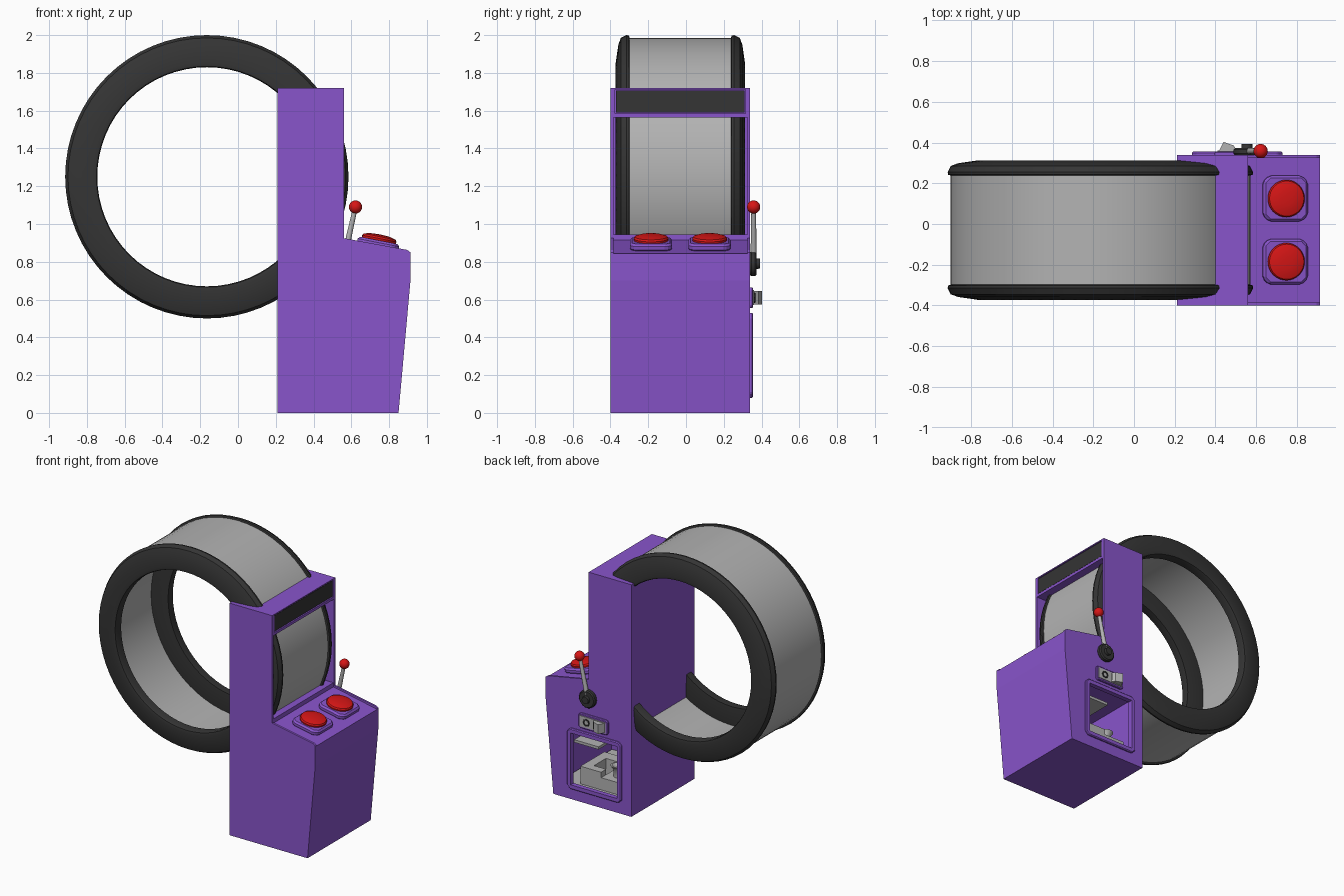
import bpy, bmesh
from math import radians, pi, atan2
from mathutils import Vector

default = bpy.data.objects.get("Cube")
if default:
    bpy.data.objects.remove(default, do_unlink=True)


def material(name, rgb):
    m = bpy.data.materials.new(name)
    m.use_nodes = True
    m.diffuse_color = (*rgb, 1)
    m.node_tree.nodes["Principled BSDF"].inputs["Base Color"].default_value = (*rgb, 1)
    return m


PURPLE = material("purple", (0.25, 0.09, 0.6))
DARK = material("charcoal", (0.035, 0.035, 0.035))
GREY = material("light grey", (0.45, 0.45, 0.45))
RED = material("red", (0.68, 0.008, 0.008))

SIDEWAYS = (radians(-90), 0, 0)   # local z points to +y
UPRIGHT = (radians(90), 0, 0)     # local x, y become world x, z


def add(name, bm, mat, loc=(0, 0, 0), rot=(0, 0, 0), smooth=False):
    bmesh.ops.recalc_face_normals(bm, faces=bm.faces)
    mesh = bpy.data.meshes.new(name)
    bm.to_mesh(mesh)
    bm.free()
    mesh.materials.append(mat)
    ob = bpy.data.objects.new(name, mesh)
    ob.location, ob.rotation_euler = loc, rot
    bpy.context.collection.objects.link(ob)
    bpy.ops.object.select_all(action='DESELECT')
    ob.select_set(True)
    bpy.context.view_layer.objects.active = ob
    if smooth:
        bpy.ops.object.shade_smooth_by_angle(angle=radians(35))
    return ob


def prism(name, points, depth, mat, loc=(0, 0, 0), rot=UPRIGHT):
    bm = bmesh.new()
    face = bm.faces.new([bm.verts.new((x, y, 0)) for x, y in points])
    out = bmesh.ops.extrude_face_region(bm, geom=[face])
    verts = [v for v in out["geom"] if isinstance(v, bmesh.types.BMVert)]
    bmesh.ops.translate(bm, verts=verts, vec=(0, 0, depth))
    return add(name, bm, mat, loc, rot)


def box(name, xs, ys, zs, mat):
    pts = [(xs[0], zs[0]), (xs[1], zs[0]), (xs[1], zs[1]), (xs[0], zs[1])]
    return prism(name, pts, ys[1] - ys[0], mat, (0, ys[1], 0))


def chamfered(x0, x1, y0, y1, c):
    return [(x0 + c, y0), (x1 - c, y0), (x1, y0 + c), (x1, y1 - c),
            (x1 - c, y1), (x0 + c, y1), (x0, y1 - c), (x0, y0 + c)]


def lathe(name, profile, mat, loc, rot=(0, 0, 0), seg=32):
    bm = bmesh.new()
    vs = [bm.verts.new((r, 0, h)) for r, h in profile]
    es = [bm.edges.new(pair) for pair in zip(vs, vs[1:])]
    bmesh.ops.spin(bm, geom=vs + es, axis=(0, 0, 1), cent=(0, 0, 0),
                   angle=2 * pi, steps=seg)
    bmesh.ops.remove_doubles(bm, verts=bm.verts, dist=1e-5)
    return add(name, bm, mat, loc, rot, smooth=True)


def modify(ob, kind, **settings):
    bpy.context.view_layer.objects.active = ob
    mod = ob.modifiers.new(kind.lower(), kind)
    for key, value in settings.items():
        setattr(mod, key, value)
    bpy.ops.object.modifier_apply(modifier=mod.name)


def cut(targets, cutter):
    for ob in targets:
        modify(ob, 'BOOLEAN', operation='DIFFERENCE', solver='EXACT', object=cutter)
    bpy.data.objects.remove(cutter, do_unlink=True)


# Cabinet body, with a raised frame round the side hatch
cabinet = prism("cabinet", [(0.21, 0), (0.85, 0), (0.913, 0.70), (0.913, 0.85),
                            (0.895, 0.863), (0.56, 0.925), (0.56, 1.72), (0.21, 1.72)],
                0.74, PURPLE, (0, 0.34, 0))
hatch_frame = prism("hatch_frame", chamfered(0.285, 0.73, 0.08, 0.53, 0.025),
                    0.025, PURPLE, (0, 0.355, 0))
modify(hatch_frame, 'BEVEL', width=0.006, segments=1)

# Openings: wheel recess, control shelf, sign recess, inner cavity, hatch
INNER = (-0.385, 0.325)
cut([cabinet], box("recess_cutter", (0.25, 0.7), INNER, (0.945, 1.565), PURPLE))
cut([cabinet], prism("shelf_cutter", [(0.555, 0.914), (0.95, 0.836), (0.95, 1), (0.555, 1)],
                     0.71, PURPLE, (0, 0.325, 0)))
cut([cabinet], box("sign_cutter", (0.545, 0.7), (-0.375, 0.315), (1.585, 1.712), PURPLE))
cut([cabinet], box("cavity_cutter", (0.23, 0.82), (-0.3, 0.32), (0.06, 0.58), PURPLE))
cut([cabinet, hatch_frame],
    box("hatch_cutter", (0.318, 0.697), (0.2, 0.5), (0.113, 0.497), PURPLE))
box("sign_panel", (0.54, 0.556), (-0.37, 0.31), (1.59, 1.707), DARK)

# Wheel: a thin band held between two wide rims
HUB = (-0.165, -0.03, 1.25)
lathe("wheel_band", [(0.736, -0.28), (0.736, 0.28), (0.715, 0.28),
                     (0.715, -0.28), (0.736, -0.28)], GREY, HUB, SIDEWAYS, 64)
RIM = [(0.58, 0.275), (0.735, 0.268), (0.748, 0.272), (0.75, 0.285), (0.735, 0.315),
       (0.70, 0.328), (0.605, 0.342), (0.585, 0.338), (0.58, 0.325), (0.58, 0.275)]
for side, name in ((1, "back_rim"), (-1, "front_rim")):
    lathe(name, [(r, side * h) for r, h in RIM], DARK, HUB, SIDEWAYS, 64)

# Two push buttons on the sloping shelf
tilt = (0, atan2(0.078, 0.395), 0)
for i, y in enumerate((-0.185, 0.125)):
    loc = Vector((0.738, y, 0.872))
    base = prism(f"button_base_{i + 1}", chamfered(-0.112, 0.112, -0.112, 0.112, 0.03),
                 0.042, PURPLE, loc, tilt)
    modify(base, 'BEVEL', width=0.012, segments=1)
    lathe(f"button_{i + 1}", [(0, 0.03), (0.09, 0.03), (0.092, 0.052), (0.086, 0.062),
                              (0.06, 0.07), (0.03, 0.073), (0, 0.074)], RED, loc, tilt)

# Pull lever on the side
PIVOT, KNOB = Vector((0.555, 0.358, 0.79)), Vector((0.622, 0.358, 1.09))
lathe("lever_pivot", [(0, -0.02), (0.06, -0.02), (0.066, -0.012), (0.066, 0.008), (0.058, 0.016),
                      (0.028, 0.016), (0.026, 0.034), (0, 0.034)], DARK, PIVOT, SIDEWAYS, 24)
arm = KNOB - PIVOT
lathe("lever_rod", [(0, 0), (0.017, 0), (0.012, arm.length), (0, arm.length)],
      GREY, PIVOT, arm.to_track_quat('Z', 'Y').to_euler(), 16)
bm = bmesh.new()
bmesh.ops.create_uvsphere(bm, u_segments=24, v_segments=14, radius=0.035)
add("lever_knob", bm, RED, KNOB, smooth=True)

# Coin slot: backing, plate, wedge-shaped chute and lock
backing = prism("coin_backing", chamfered(0.395, 0.635, 0.555, 0.665, 0.012),
                0.02, PURPLE, (0, 0.355, 0))
modify(backing, 'BEVEL', width=0.005, segments=1)
box("coin_plate", (0.41, 0.62), (0.345, 0.36), (0.57, 0.65), GREY)
prism("coin_chute", [(0.415, 0.355), (0.51, 0.355), (0.49, 0.385), (0.44, 0.403)],
      0.07, GREY, (0, 0, 0.575), (0, 0, 0))
box("coin_slit", (0.485, 0.503), (0.362, 0.37), (0.585, 0.635), DARK)
lathe("coin_lock", [(0.018, 0), (0.027, 0), (0.027, 0.008), (0.018, 0.008), (0.018, 0)],
      DARK, (0.565, 0.358, 0.61), SIDEWAYS, 8)

# Mechanism inside the hatch
box("tray", (0.24, 0.81), (-0.29, 0.315), (0.062, 0.1), GREY)
box("upper_shelf", (0.5, 0.7), (-0.05, 0.31), (0.41, 0.43), GREY)
prism("guide_block", [(0.5, 0.2), (0.67, 0.2), (0.67, -0.08), (0.36, -0.08),
                      (0.36, 0.0), (0.6, 0.0), (0.6, 0.14), (0.5, 0.14)],
      0.13, GREY, (0, 0.08, 0.1), (0, 0, 0))
box("hopper_block", (0.33, 0.5), (0.1, 0.28), (0.1, 0.19), GREY)
lathe("hopper_cup", [(0, 0), (0.035, 0), (0.035, 0.05), (0.055, 0.08), (0.045, 0.08),
                     (0.02, 0.06), (0, 0.06)], GREY, (0.42, 0.19, 0.19), seg=16)
